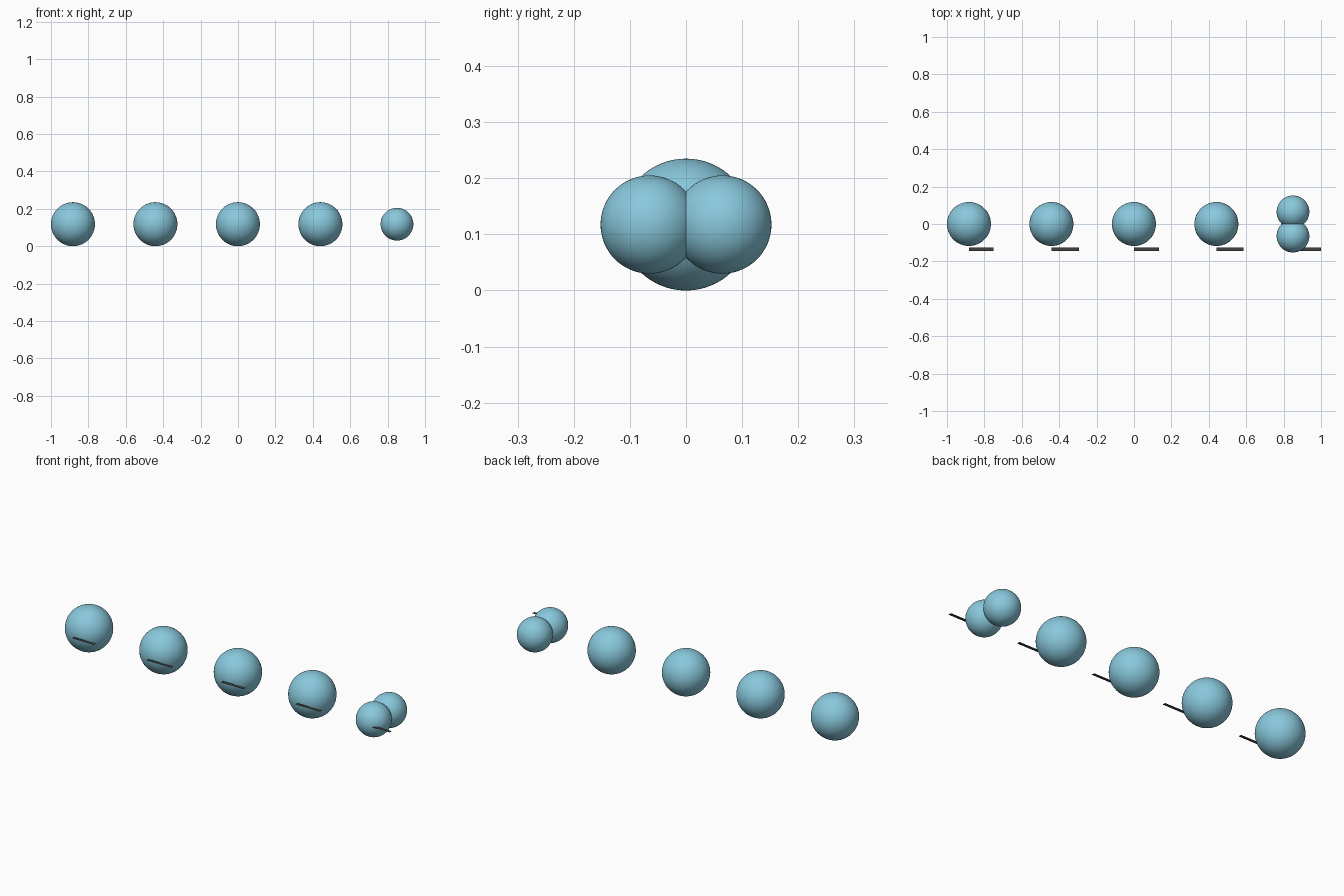
import bpy

if "Cube" in bpy.data.objects:
    bpy.data.objects.remove(bpy.data.objects["Cube"])

blue = bpy.data.materials.new("cell_blue")
blue.diffuse_color = (0.25, 0.58, 0.72, 1)
blue.use_nodes = True
blue.node_tree.nodes["Principled BSDF"].inputs["Base Color"].default_value = blue.diffuse_color
dark = bpy.data.materials.new("label_dark")
dark.diffuse_color = (0.05, 0.05, 0.05, 1)
dark.use_nodes = True
dark.node_tree.nodes["Principled BSDF"].inputs["Base Color"].default_value = dark.diffuse_color

Z = 0.1175  # all cell centres share one height


def cell(name, x, y, r):
    bpy.ops.mesh.primitive_uv_sphere_add(segments=64, ring_count=32, radius=r, location=(x, y, Z))
    ob = bpy.context.object
    ob.name = name
    ob.data.materials.append(blue)
    bpy.ops.object.shade_smooth()


def label_strip(name, x0, x1):
    # blank, paper-thin strip lying flat in front of a cell
    bpy.ops.mesh.primitive_plane_add(size=1, location=((x0 + x1) / 2, -0.135, Z))
    ob = bpy.context.object
    ob.name = name
    ob.scale = (x1 - x0, 0.018, 1)
    bpy.ops.object.transform_apply(location=False, rotation=False, scale=True)
    ob.data.materials.append(dark)


# Four whole cells in a row
stages = ["prophase", "metaphase", "anaphase", "telophase"]
lengths = [0.13, 0.148, 0.135, 0.145]
for i, (stage, length) in enumerate(zip(stages, lengths)):
    x = -0.8825 + i * 0.441
    cell(stage + "_cell", x, 0, 0.1175)
    label_strip(stage + "_label_strip", x, x + length)

# Dividing pair of daughter cells
for side, y in (("front", -0.0648), ("back", 0.0648)):
    cell("daughter_cell_" + side, 0.85, y, 0.0875)
label_strip("daughter_label_strip", 0.85, 1.0)
